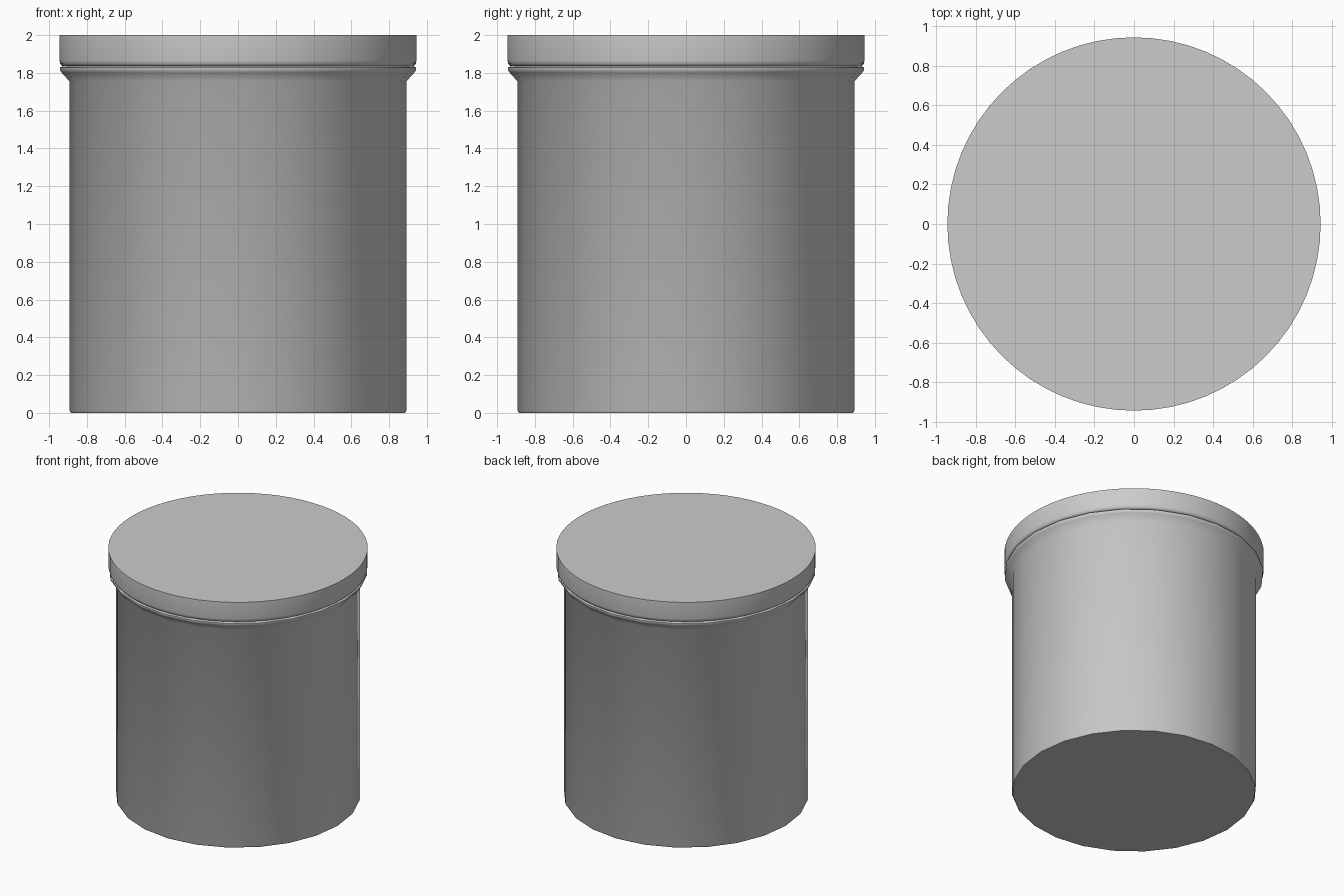
import bpy, bmesh, math

if "Cube" in bpy.data.objects:
    bpy.data.objects.remove(bpy.data.objects["Cube"])


def lathe(name, profile, sides):
    """Closed solid of revolution from (radius, z) points, bottom to top."""
    bm = bmesh.new()
    rings = []
    for r, z in profile:
        rings.append([bm.verts.new((r * math.cos(2 * math.pi * i / sides),
                                    r * math.sin(2 * math.pi * i / sides), z))
                      for i in range(sides)])
    for a, b in zip(rings, rings[1:]):
        for i in range(sides):
            j = (i + 1) % sides
            bm.faces.new((a[i], a[j], b[j], b[i]))
    bm.faces.new(rings[0][::-1])
    bm.faces.new(rings[-1])
    mesh = bpy.data.meshes.new(name)
    bm.to_mesh(mesh)
    bm.free()
    obj = bpy.data.objects.new(name, mesh)
    bpy.context.collection.objects.link(obj)
    bpy.ops.object.select_all(action='DESELECT')
    obj.select_set(True)
    bpy.context.view_layer.objects.active = obj
    bpy.ops.object.shade_smooth_by_angle(angle=math.radians(50))
    return obj


# Jar body with flared collar
lathe("jar_body", [(0.885, 0), (0.892, 0.012), (0.892, 1.755), (0.935, 1.803),
                   (0.943, 1.815), (0.943, 1.828), (0.925, 1.837)], 24)

# Lid with rounded lower edge, separated from the collar by a thin groove
lathe("lid", [(0.91, 1.833), (0.932, 1.838), (0.941, 1.848),
              (0.945, 1.865), (0.945, 2.0)], 64)
